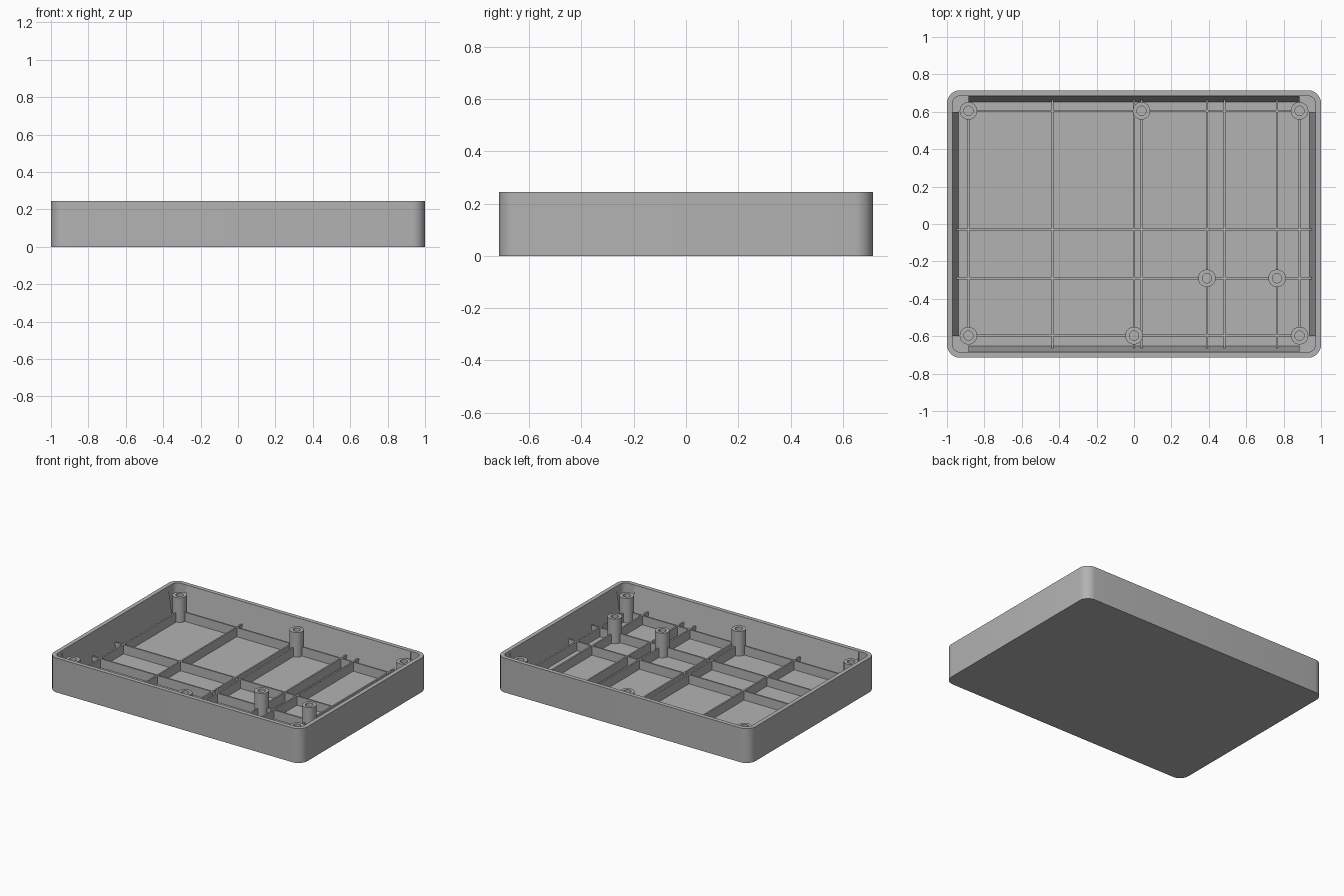
import bpy, bmesh, math
from mathutils import Vector

cube = bpy.data.objects.get("Cube")
if cube:
    bpy.data.objects.remove(cube, do_unlink=True)

HX, HY, TOP, FLOOR = 1.0, 0.715, 0.245, 0.03
WALL, RIB_TOP, BOSS_TOP, RIB = 0.03, 0.095, 0.205, 0.011
IX, IY = HX - WALL, HY - WALL

grey = bpy.data.materials.new("Plain grey plastic")
grey.use_nodes = True
COLOUR = (0.45, 0.45, 0.45, 1)
grey.diffuse_color = COLOUR
grey.node_tree.nodes["Principled BSDF"].inputs["Base Color"].default_value = COLOUR


def finish(name, bm, smooth=False):
    bmesh.ops.recalc_face_normals(bm, faces=bm.faces)
    mesh = bpy.data.meshes.new(name)
    bm.to_mesh(mesh)
    bm.free()
    mesh.materials.append(grey)
    obj = bpy.data.objects.new(name, mesh)
    bpy.context.collection.objects.link(obj)
    if smooth:
        bpy.ops.object.select_all(action="DESELECT")
        obj.select_set(True)
        bpy.context.view_layer.objects.active = obj
        bpy.ops.object.shade_smooth_by_angle(angle=math.radians(35))
    return obj


def outline(hx, hy, r, z, steps=8):
    """Rounded rectangle ring; a circle when hx = hy = r."""
    ring = []
    for i, (sx, sy) in enumerate([(1, 1), (-1, 1), (-1, -1), (1, -1)]):
        for k in range(steps + 1):
            a = (i + k / steps) * math.pi / 2
            ring.append(Vector((sx * (hx - r) + r * math.cos(a),
                                sy * (hy - r) + r * math.sin(a), z)))
    return ring


def loft(name, rings, centre=(0, 0)):
    """Skin successive rings and cap both ends."""
    bm = bmesh.new()
    off = Vector((*centre, 0))
    loops = [[bm.verts.new(p + off) for p in ring] for ring in rings]
    n = len(loops[0])
    for a, b in zip(loops, loops[1:]):
        for i in range(n):
            j = (i + 1) % n
            bm.faces.new((a[i], a[j], b[j], b[i]))
    bm.faces.new(loops[0])
    bm.faces.new(loops[-1])
    bmesh.ops.remove_doubles(bm, verts=bm.verts, dist=0.0001)
    return finish(name, bm, True)


def prism(name, section, along):
    """Extrude a closed section of 3D points along a vector."""
    bm = bmesh.new()
    face = bm.faces.new([bm.verts.new(p) for p in section])
    ext = bmesh.ops.extrude_face_region(bm, geom=[face])["geom"]
    verts = [g for g in ext if isinstance(g, bmesh.types.BMVert)]
    bmesh.ops.translate(bm, verts=verts, vec=along)
    return finish(name, bm)


def rib(name, x0, x1, y0, y1):
    z = FLOOR - 0.01
    section = [(x0, y0, z), (x1, y0, z), (x1, y1, z), (x0, y1, z)]
    prism(name, section, (0, 0, RIB_TOP - z))


# Open tray with rounded corners
loft("tray_shell", [outline(HX, HY, 0.07, 0), outline(HX, HY, 0.07, TOP),
                    outline(IX, IY, 0.04, TOP), outline(IX, IY, 0.04, FLOOR)])

# Sloped thickening inside each wall
slope = [(-0.01, FLOOR - 0.01), (0.033, FLOOR - 0.01),
         (0.0, TOP - 0.001), (-0.01, TOP - 0.001)]
for s, side, end in [(1, "left", "back"), (-1, "right", "front")]:
    prism(side + "_wall_slope", [(s * (IX - d), -0.6, z) for d, z in slope], (0, 1.2, 0))
    prism(end + "_wall_slope", [(-0.885, s * (IY - d), z) for d, z in slope], (1.77, 0, 0))

# Screw bosses
R, HOLE = 0.047, 0.025
bosses = [(-0.885, 0.605), (0.04, 0.605), (0.885, 0.605), (-0.885, -0.597),
          (0, -0.597), (0.885, -0.597), (0.39, -0.29), (0.765, -0.29)]
for i, centre in enumerate(bosses):
    loft(f"screw_boss_{i + 1}",
         [outline(R, R, R, FLOOR - 0.01), outline(R, R, R, BOSS_TOP),
          outline(HOLE, HOLE, HOLE, BOSS_TOP),
          outline(HOLE, HOLE, HOLE, RIB_TOP + 0.005)], centre)

# Stiffening ribs, wall to wall
h = RIB / 2
for i, x in enumerate([-0.435, 0, 0.04, 0.39, 0.485, 0.765]):
    rib(f"lengthwise_rib_{i + 1}", x - h, x + h, -IY, IY)
for i, y in enumerate([-0.03, -0.29]):
    rib(f"cross_rib_{i + 1}", -IX, IX, y - h, y + h)

# Frame of ribs joining the corner bosses
for side, x in [("left", 0.885), ("right", -0.885)]:
    rib(side + "_frame_rib", x - h, x + h, -0.597, 0.605)
for side, y in [("back", 0.605), ("front", -0.597)]:
    rib(side + "_frame_rib", -0.885, 0.885, y - h, y + h)
